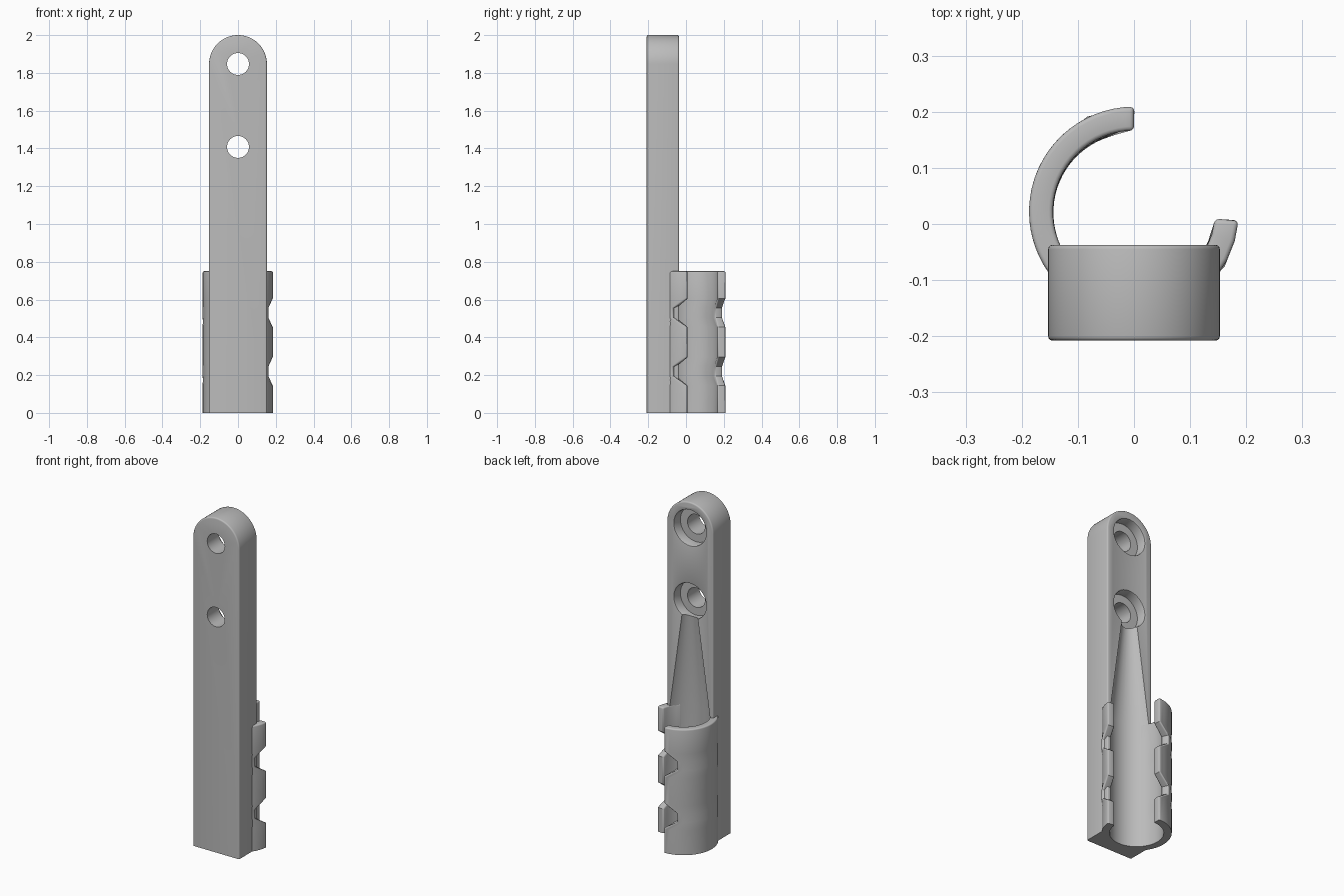
import bpy, bmesh
from math import sin, cos, pi, radians

cube = bpy.data.objects.get("Cube")
if cube:
    bpy.data.objects.remove(cube, do_unlink=True)

grey = bpy.data.materials.new("plain_grey")
grey.use_nodes = True
tone = (0.5, 0.5, 0.5, 1)
grey.diffuse_color = tone
grey.node_tree.nodes["Principled BSDF"].inputs["Base Color"].default_value = tone

# Main sizes
HALF, FRONT, BACK, TOP = 0.153, -0.208, -0.037, 2.0
BORE, OUTER, AXIS_Y, SLEEVE = 0.145, 0.187, 0.022, 0.75
HOLES = (1.408, 1.847)


def finish(name, bm):
    bmesh.ops.recalc_face_normals(bm, faces=bm.faces)
    mesh = bpy.data.meshes.new(name)
    bm.to_mesh(mesh)
    bm.free()
    ob = bpy.data.objects.new(name, mesh)
    bpy.context.collection.objects.link(ob)
    mesh.materials.append(grey)
    return ob


def activate(ob):
    bpy.ops.object.select_all(action='DESELECT')
    ob.select_set(True)
    bpy.context.view_layer.objects.active = ob


def smooth(ob):
    activate(ob)
    bpy.ops.object.shade_smooth_by_angle(angle=radians(40))


def soften(bm, width):
    """Round every sharp edge except those lying on the ground."""
    bmesh.ops.recalc_face_normals(bm, faces=bm.faces)
    edges = [e for e in bm.edges if e.calc_face_angle(0) > radians(62)
             and max(v.co.z for v in e.verts) > 0.001]
    bmesh.ops.bevel(bm, geom=edges, offset=width, segments=3, profile=0.5,
                    affect='EDGES', clamp_overlap=True)


def loft(name, rings):
    """Closed solid through a list of equal-length point rings."""
    bm = bmesh.new()
    rows = [[bm.verts.new(p) for p in ring] for ring in rings]
    n = len(rows[0])
    for a, b in zip(rows, rows[1:]):
        for i in range(n):
            j = (i + 1) % n
            bm.faces.new((a[i], a[j], b[j], b[i]))
    bm.faces.new(rows[0])
    bm.faces.new(rows[-1])
    return finish(name, bm)


def carve(ob, cutter):
    cutter.hide_render = True
    mod = ob.modifiers.new("carve", 'BOOLEAN')
    mod.operation, mod.solver, mod.object = 'DIFFERENCE', 'EXACT', cutter
    activate(ob)
    bpy.ops.object.modifier_apply(modifier=mod.name)
    bpy.data.objects.remove(cutter, do_unlink=True)


# Mounting plate: a bar with a round top
bm = bmesh.new()
arc = [pi * i / 36 for i in range(37)]
outline = [(HALF, 0)] + [(HALF * cos(a), TOP - HALF + HALF * sin(a)) for a in arc] + [(-HALF, 0)]
face = bm.faces.new([bm.verts.new((x, FRONT, z)) for x, z in outline])
ext = bmesh.ops.extrude_face_region(bm, geom=[face])
for v in ext["geom"]:
    if isinstance(v, bmesh.types.BMVert):
        v.co.y = BACK
soften(bm, 0.008)
plate = finish("mounting_plate", bm)

# Bore with an upper taper running out at the lower screw hole
APEX_Z = 1.69


def bore_ring(z):
    s = min(1, (APEX_Z - z) / (APEX_Z - SLEEVE))
    turn = [2 * pi * i / 96 for i in range(96)]
    return [(BORE * s * cos(a), BACK + s * (AXIS_Y - BACK + BORE * sin(a)), z) for a in turn]


carve(plate, loft("bore_cutter", [bore_ring(z) for z in (-0.1, SLEEVE, 1.36)]))

# Counterbored screw holes with eased rims: (radius, y)
rim = [(0.115, BACK + 0.05), (0.115, BACK), (0.108, BACK - 0.002), (0.105, BACK - 0.009),
       (0.105, BACK - 0.06), (0.058, BACK - 0.06), (0.058, FRONT - 0.05)]
for z in HOLES:
    rings = [[(r * cos(2 * pi * i / 48), y, z + r * sin(2 * pi * i / 48)) for i in range(48)]
             for r, y in rim]
    carve(plate, loft("hole_cutter", rings))
smooth(plate)


# Curved clip jaws with two notches along the free edge
def jaw(name, free, root, columns):
    levels = [(0, 0)]
    for mid in (0.22, 0.53):
        levels += [(mid - 0.075, 0), (mid - 0.025, 1), (mid + 0.025, 1), (mid + 0.075, 0)]
    levels.append((SLEEVE, 0))
    free, root = radians(free), radians(root)
    notch = 0.42 if root > free else -0.42
    bm = bmesh.new()
    grids = []
    for radius in (BORE - 0.0005, OUTER):
        grid = []
        for z, cut in levels:
            start = free + notch * cut
            angles = [start + (root - start) * i / columns for i in range(columns + 1)]
            grid.append([bm.verts.new((radius * cos(a), AXIS_Y + radius * sin(a), z))
                         for a in angles])
        grids.append(grid)
    inner, outer = grids
    rows = len(levels) - 1
    for g in grids:
        for r in range(rows):
            for c in range(columns):
                bm.faces.new((g[r][c], g[r][c + 1], g[r + 1][c + 1], g[r + 1][c]))
    for c in (0, columns):
        for r in range(rows):
            bm.faces.new((inner[r][c], inner[r + 1][c], outer[r + 1][c], outer[r][c]))
    for r in (0, rows):
        for c in range(columns):
            bm.faces.new((inner[r][c], inner[r][c + 1], outer[r][c + 1], outer[r][c]))
    soften(bm, 0.008)
    smooth(finish(name, bm))


jaw("long_clip_jaw", 90, 222, 24)
jaw("short_clip_jaw", -5, -50, 4)
